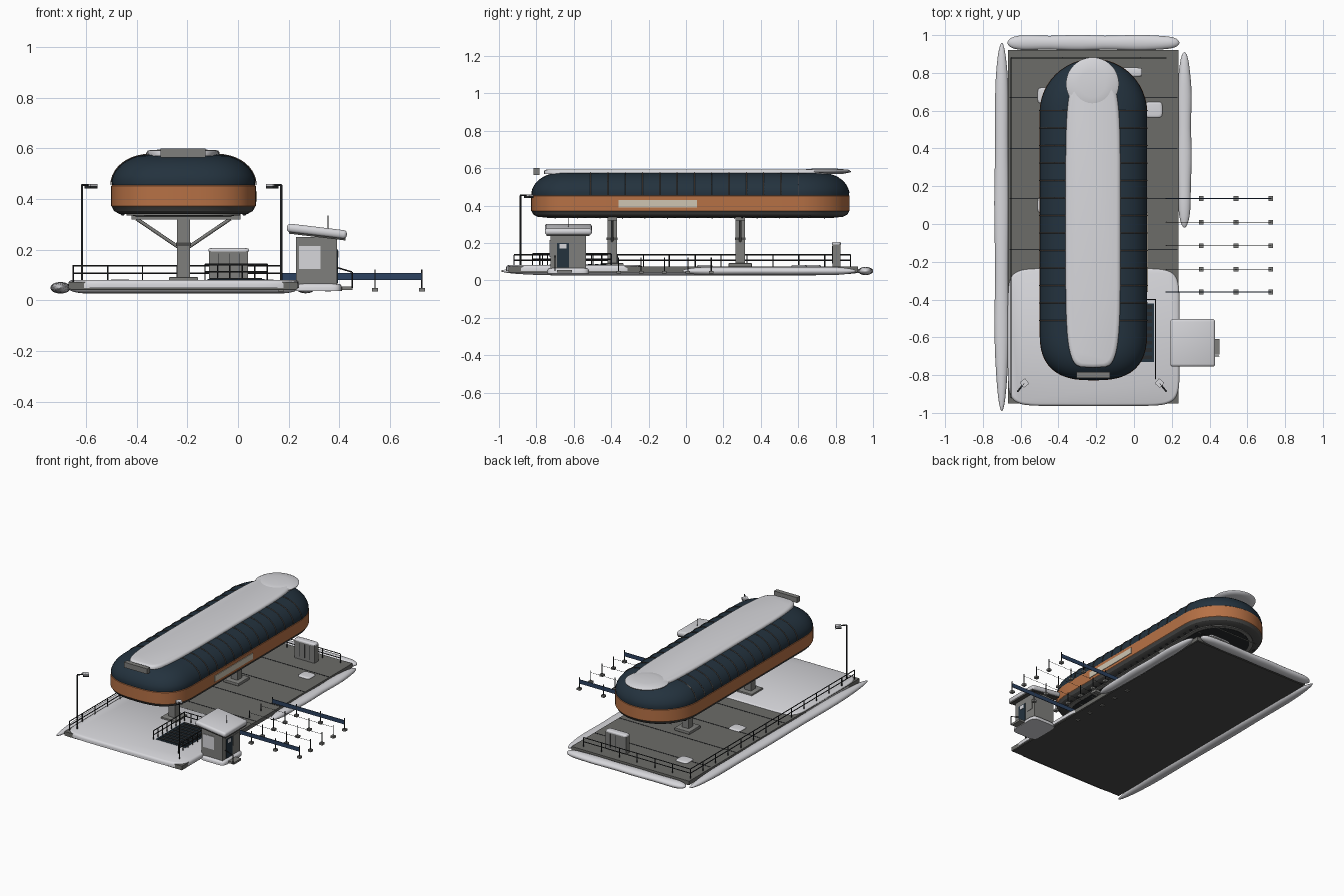
import bpy, bmesh, math
from mathutils import Vector, Matrix

if "Cube" in bpy.data.objects:
    bpy.data.objects.remove(bpy.data.objects["Cube"])

def mat(name, r, g, b):
    m = bpy.data.materials.new(name)
    m.diffuse_color = (r, g, b, 1)
    m.use_nodes = True
    m.node_tree.nodes["Principled BSDF"].inputs["Base Color"].default_value = m.diffuse_color
    return m

SNOW = mat("snow white", .68, .68, .71)
NAVY = mat("roof navy", .017, .032, .048)
ORANGE = mat("band orange", .47, .165, .06)
DECK = mat("deck grey", .15, .15, .14)
HULL = mat("hull dark grey", .07, .07, .068)
METAL = mat("metal grey", .21, .21, .2)
BLACK = mat("rail black", .022, .024, .026)
CREAM = mat("sign cream", .62, .56, .45)
BLUE = mat("belt blue", .025, .055, .12)
RIB = mat("rib brown", .13, .1, .08)

def finish(name, bm, mats, smooth=None):
    bmesh.ops.recalc_face_normals(bm, faces=bm.faces)
    me = bpy.data.meshes.new(name)
    bm.to_mesh(me)
    bm.free()
    ob = bpy.data.objects.new(name, me)
    bpy.context.collection.objects.link(ob)
    for m in (mats if isinstance(mats, list) else [mats]):
        me.materials.append(m)
    if smooth:
        bpy.ops.object.select_all(action='DESELECT')
        ob.select_set(True)
        bpy.context.view_layer.objects.active = ob
        bpy.ops.object.shade_smooth_by_angle(angle=math.radians(smooth))
    return ob

def box(name, x0, x1, y0, y1, z0, z1, m, bevel=0, rot=None):
    bm = bmesh.new()
    bmesh.ops.create_cube(bm, size=1)
    bmesh.ops.scale(bm, vec=(x1 - x0, y1 - y0, z1 - z0), verts=bm.verts)
    if bevel:
        bmesh.ops.bevel(bm, geom=bm.edges[:], offset=bevel, segments=3, profile=.5, affect='EDGES')
    if rot:
        bmesh.ops.rotate(bm, cent=(0, 0, 0), matrix=Matrix.Rotation(rot[0], 3, rot[1]), verts=bm.verts)
    bmesh.ops.translate(bm, vec=((x0 + x1) / 2, (y0 + y1) / 2, (z0 + z1) / 2), verts=bm.verts)
    return finish(name, bm, m, 40 if bevel else None)

def rods(name, segs, r, m, n=6):
    # many straight rods joined in one object
    bm = bmesh.new()
    for a, b in segs:
        a, b = Vector(a), Vector(b)
        M = Matrix.Translation((a + b) / 2) @ (b - a).to_track_quat('Z', 'Y').to_matrix().to_4x4()
        bmesh.ops.create_cone(bm, cap_ends=True, segments=n, radius1=r, radius2=r, depth=(b - a).length, matrix=M)
    return finish(name, bm, m, 50)

def loft(name, rings, mats, rule=None, smooth=35):
    bm = bmesh.new()
    rv = [[bm.verts.new(p) for p in ring] for ring in rings]
    n = len(rv[0])
    for k in range(len(rv) - 1):
        for i in range(n):
            f = bm.faces.new((rv[k][i], rv[k][(i + 1) % n], rv[k + 1][(i + 1) % n], rv[k + 1][i]))
            f.material_index = rule(k) if rule else 0
    bm.faces.new(rv[0][::-1])
    bm.faces.new(rv[-1]).material_index = rule(len(rv) - 2) if rule else 0
    return finish(name, bm, mats, smooth)

def spow(v, p):
    return math.copysign(abs(v) ** p, v)

def oval(cx, cy, a, b, z, n=2, seg=48):
    T = [2 * math.pi * i / seg for i in range(seg)]
    return [(cx + a * spow(math.cos(t), 2 / n), cy + b * spow(math.sin(t), 2 / n), z) for t in T]

def pad(name, cx, cy, a, b, z0, z1, n=6, soft=.01):
    # soft-edged sheet of snow
    zs = [(0, z0), (0, z0 + (z1 - z0) * .5), (soft * .4, z0 + (z1 - z0) * .85), (soft * 1.5, z1)]
    return loft(name, [oval(cx, cy, a - d, b - d, z, n) for d, z in zs], SNOW, smooth=60)

# ---- deck with joints, front snow and patches
box("deck", -.668, .235, -.95, .92, .045, .073, [DECK])
box("deck_underside", -.66, .23, -.945, .915, .041, .046, HULL)
for i, y in enumerate((.67, .4, .135, -.135)):
    box(f"deck_joint_{i}", -.66, .23, y - .003, y + .003, .073, .0745, BLACK)
pad("front_snow", -.214, -.598, .455, .365, .05, .081, 9, .008)
for i, (x, y) in enumerate(((.105, .605), (-.465, .68), (-.465, .1))):
    pad(f"snow_patch_{i}", x, y, .045, .042, .072, .082, 5, .008)

# ---- snow banks along three edges
def bank(name, c, half, axis, w, h, p):
    rings = []
    for i in range(25):
        u = -.999 + 1.998 * i / 24
        u = math.sin(u * math.pi / 2) * .9995
        s = (1 - abs(u) ** p) ** .55 + .02
        wob = 1 + .06 * math.sin(9 * u + half * 7)
        ring = []
        for j in range(16):
            t = 2 * math.pi * j / 16
            o = w * s * wob * math.cos(t)
            z = c[2] + h * min(1, s * 1.1) * math.sin(t)
            ring.append((c[0] + o, c[1] + u * half, z) if axis == 'y' else (c[0] + u * half, c[1] + o, z))
        rings.append(ring)
    loft(name, rings, SNOW, smooth=70)
bank("left_snow_bank", (-.7, -.015, .05), .975, 'y', .037, .023, 5)
bank("back_snow_bank", (-.215, .96, .05), .455, 'x', .038, .022, 12)
bank("right_snow_bank", (.267, .445, .05), .465, 'y', .036, .022, 5)

# ---- raised cabin: inset rings of a rounded outline
CX = -.215
def outline(d, z, seg=24):
    pts = []
    for i in range(seg + 1):
        t = math.pi * i / seg
        pts.append((CX + (.285 - d) * math.cos(t), .59 + (.285 - d) * math.sin(t), z))
    for i in range(seg + 1):
        t = math.pi + math.pi * i / seg
        pts.append((CX + (.285 - d) * spow(math.cos(t), .75), -.57 + (.258 - d) * spow(math.sin(t), .75), z))
    return pts
dome = [(.15 * (1 - math.cos(a)), .455 + .12 * math.sin(a)) for a in [math.pi / 2 * i / 10 for i in range(11)]]
prof = [(.035, .34), (.012, .352), (.002, .37), (0, .372), (0, .452), (.003, .455)] + dome[1:]
loft("cabin", [outline(d, z) for d, z in prof], [HULL, ORANGE, NAVY], lambda k: 0 if k < 2 else 1 if k < 5 else 2, 30)
loft("cabin_floor_frame", [outline(.06, .335), outline(.06, .342)], METAL)
loft("cabin_floor_panel", [outline(.085, .333), outline(.085, .34)], BLACK)
rods("floor_slats", [((CX - .19, y, .332), (CX + .19, y, .332)) for y in [-.7 + .12 * i for i in range(13)]], .003, METAL)
bm = bmesh.new()
for i in range(22):
    for s in (-1, 1):
        bmesh.ops.create_uvsphere(bm, u_segments=8, v_segments=6, radius=.009,
                                  matrix=Matrix.Translation((CX + s * .24, -.6 + .06 * i, .343)))
finish("underside_lamps", bm, BLACK, 60)

# roof ribs follow the dome
segs = []
for i in range(13):
    for s in (-1, 1):
        pts = [(CX + s * (.286 - d), .6 - .0925 * i, z + .0005) for d, z in dome]
        segs += list(zip(pts, pts[1:]))
rods("roof_ribs", segs, .0025, RIB, 5)
box("side_sign", .068, .074, -.36, .06, .39, .43, CREAM)
box("roof_sign", -.305, -.128, -.815, -.783, .563, .6, METAL)
pad("roof_snow", -.217, .01, .145, .77, .57, .594, 5, .014)
loft("roof_snow_disc", [oval(-.22, .742, r, r, z) for r, z in ((.1, .57), (.138, .578), (.14, .584), (.125, .592), (.07, .597), (.02, .599))], SNOW, smooth=60)

# ---- support columns
for i, y in enumerate((-.395, .29)):
    box(f"column_{i}", CX - .025, CX + .025, y - .025, y + .025, .075, .345, METAL)
    box(f"column_base_{i}", CX - .058, CX + .058, y - .062, y + .062, .072, .092, METAL, .004)
    box(f"column_collar_{i}", CX - .029, CX + .029, y - .029, y + .029, .215, .228, HULL)
    box(f"cross_beam_{i}", -.42, .01, y - .025, y + .025, .319, .338, METAL)
    rods(f"column_braces_{i}", [((CX + s * .02, y, .21), (CX + s * .185, y, .322)) for s in (-1, 1)], .007, METAL, 8)

# ---- railings
def rail(name, path, step, z0, z1):
    segs = []
    for (xa, ya), (xb, yb) in zip(path, path[1:]):
        n = max(1, round(math.hypot(xb - xa, yb - ya) / step))
        for i in range(n + 1):
            x, y = xa + (xb - xa) * i / n, ya + (yb - ya) * i / n
            segs.append(((x, y, z0), (x, y, z1)))
        for z in (z1, (z0 + z1) / 2 + .003):
            segs.append(((xa, ya, z), (xb, yb, z)))
    rods(name, segs, .0032, BLACK)
rail("deck_railing", [(-.65, -.92), (-.65, .88), (.17, .88)], .135, .073, .137)

# ---- stair hatch with treads and its guard
box("stair_hatch", -.12, .105, -.73, -.42, .078, .084, NAVY)
for i in range(8):
    box(f"stair_tread_{i}", -.11, .095, -.715 + .038 * i, -.695 + .038 * i, .084, .088, BLACK)
rail("hatch_railing", [(-.13, -.74), (-.13, -.4), (.115, -.4), (.115, -.82)], .05, .078, .142)

# ---- rear cabinet
box("cabinet", -.115, .04, .782, .825, .073, .195, METAL)
pad("cabinet_snow", -.037, .804, .08, .024, .193, .206, 6, .006)
for i, x in enumerate((-.075, -.035, .005)):
    box(f"cabinet_slot_{i}", x - .001, x + .001, .78, .827, .09, .185, BLACK)

# ---- ticket kiosk
box("kiosk_body", .228, .39, -.725, -.535, .055, .25, METAL)
pad("kiosk_snow_base", .315, -.63, .095, .112, .038, .066, 6)
box("kiosk_front_window", .24, .325, -.729, -.724, .125, .215, SNOW)
box("kiosk_door", .388, .394, -.69, -.625, .068, .2, NAVY)
box("kiosk_door_notice", .393, .396, -.675, -.64, .17, .195, SNOW)
box("kiosk_side_window", .388, .393, -.61, -.555, .13, .2, METAL)
box("kiosk_roof", .2, .425, -.745, -.515, .25, .262, HULL, rot=(.12, 'Y'))
box("kiosk_roof_snow", .192, .43, -.755, -.503, .256, .29, SNOW, .014, (.12, 'Y'))
rods("kiosk_antenna", [((.355, -.63, .27), (.355, -.63, .336))], .0018, BLACK)
box("kiosk_step", .4, .452, -.69, -.61, .042, .056, METAL)
rods("kiosk_step_rail", [((.39, -.7, .13), (.45, -.7, .112)), ((.45, -.7, .112), (.45, -.7, .05))], .003, BLACK)

# ---- lamp posts
for side, x, s in (("left", -.615, 1), ("right", .17, -1)):
    rods(f"{side}_lamp_post", [((x, -.885, .073), (x, -.885, .455)), ((x, -.885, .455), (x + s * .035, -.842, .455))], .0045, BLACK, 8)
    box(f"{side}_lamp_head", x + s * .035 - .018, x + s * .035 + .018, -.86, -.824, .441, .451, BLACK, rot=(s * .7, 'Z'))
    box(f"{side}_lamp_snow", x + s * .035 - .018, x + s * .035 + .018, -.86, -.824, .451, .459, SNOW, rot=(s * .7, 'Z'))

# ---- queue posts, ropes and belts
XS, YS = (.17, .355, .54, .725), (.135, .01, -.115, -.24, -.36)
rods("queue_posts", [((x, y, .04), (x, y, .122)) for x in XS for y in YS], .003, BLACK)
rods("queue_ropes", [((.17, y, .108), (.725, y, .108)) for y in YS[1:4]], .0012, BLACK, 4)
for i, x in enumerate(XS):
    for j, y in enumerate(YS):
        box(f"queue_base_{i}_{j}", x - .012, x + .012, y - .012, y + .012, .036, .05, METAL)
for i, y in enumerate((.135, -.36)):
    box(f"queue_belt_{i}", .17, .725, y - .002, y + .002, .08, .108, BLUE)
